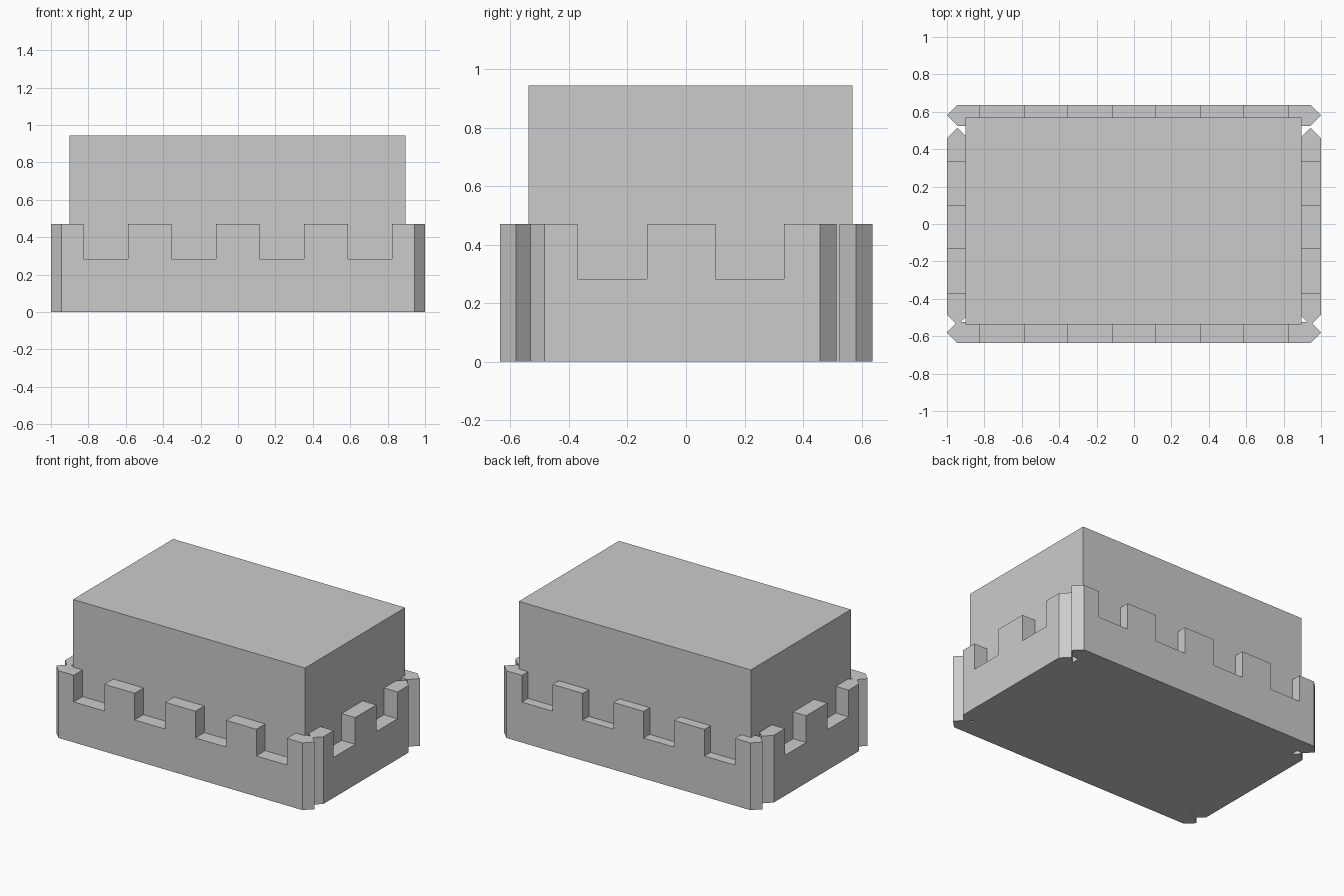
import bpy, bmesh

if "Cube" in bpy.data.objects:
    bpy.data.objects.remove(bpy.data.objects["Cube"])

TOP, NOTCH = 0.47, 0.283


def finish(bm, name):
    bmesh.ops.recalc_face_normals(bm, faces=bm.faces[:])
    mesh = bpy.data.meshes.new(name)
    bm.to_mesh(mesh)
    bm.free()
    obj = bpy.data.objects.new(name, mesh)
    bpy.context.collection.objects.link(obj)
    return obj


def block(name, x0, x1, y0, y1, z0, z1):
    bm = bmesh.new()
    bmesh.ops.create_cube(bm, size=1)
    for v in bm.verts:
        v.co.x = (x0 + x1) / 2 + v.co.x * (x1 - x0)
        v.co.y = (y0 + y1) / 2 + v.co.y * (y1 - y0)
        v.co.z = (z0 + z1) / 2 + v.co.z * (z1 - z0)
    return finish(bm, name)


def wall(name, start, end, centre, half, notches, place):
    """Notched wall with pointed ends: three profile layers across its thickness."""
    bm = bmesh.new()
    layers = []
    for offset, inset in ((-half, half), (0, 0), (half, half)):
        a, b = start + inset, end - inset
        profile = [(a, 0), (a, TOP)]
        for n0, n1 in notches:
            profile += [(n0, TOP), (n0, NOTCH), (n1, NOTCH), (n1, TOP)]
        profile += [(b, TOP), (b, 0)]
        layers.append([bm.verts.new(place(u, centre + offset, z)) for u, z in profile])
    for low, high in zip(layers, layers[1:]):
        for i in range(len(low)):
            j = (i + 1) % len(low)
            bm.faces.new((low[i], low[j], high[j], high[i]))
    bm.faces.new(layers[0])
    bm.faces.new(layers[-1])
    return finish(bm, name)


# Main box
block("main_box", -0.9, 0.895, -0.538, 0.569, 0, 0.943)

# Long walls, front and back
long_notches = [(-0.826 + 0.471 * i, -0.589 + 0.471 * i) for i in range(4)]
for name, y in (("front_wall", -0.58), ("back_wall", 0.581)):
    wall(name, -1, 1, y, 0.056, long_notches, lambda u, t, z: (u, t, z))

# Short walls, left and right
side_notches = [(-0.37, -0.133), (0.10, 0.335)]
for name, x in (("left_wall", -0.943), ("right_wall", 0.943)):
    wall(name, -0.541, 0.514, x, 0.057, side_notches, lambda u, t, z: (t, u, z))
